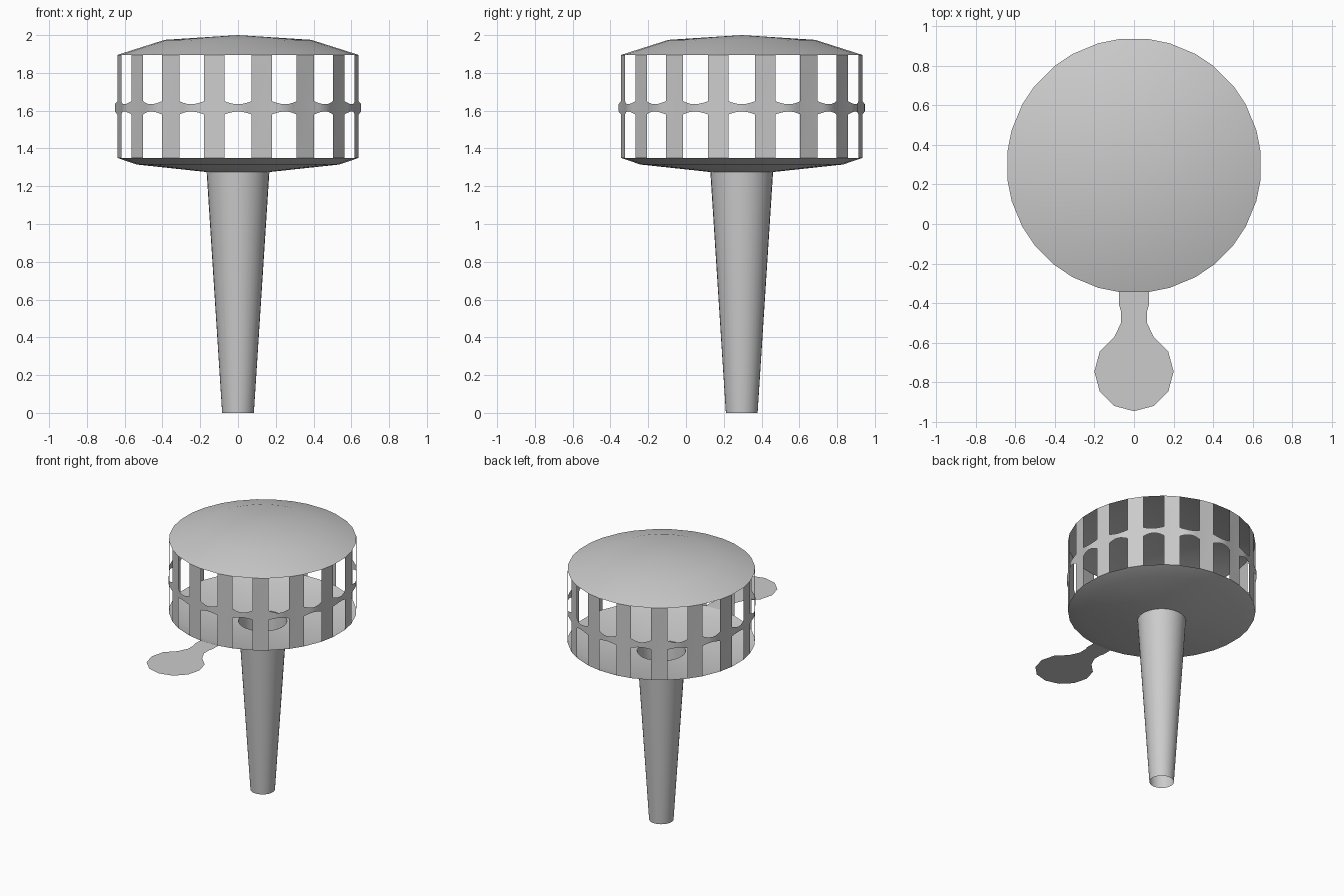
import bpy, bmesh
from math import sin, cos, radians, pi

if "Cube" in bpy.data.objects:
    bpy.data.objects.remove(bpy.data.objects["Cube"])

CY = 0.295        # drum axis y
R = 0.643         # drum radius
N = 16            # number of posts
HALF_POST = 4.95  # half post width in degrees


def pt(r, deg, z):
    a = radians(deg)
    return (r * cos(a), CY + r * sin(a), z)


def make(name, bm, angle=40):
    bmesh.ops.remove_doubles(bm, verts=bm.verts, dist=1e-5)
    me = bpy.data.meshes.new(name)
    bm.to_mesh(me)
    bm.free()
    ob = bpy.data.objects.new(name, me)
    bpy.context.collection.objects.link(ob)
    bpy.context.view_layer.objects.active = ob
    ob.select_set(True)
    bpy.ops.object.shade_smooth_by_angle(angle=radians(angle))
    ob.select_set(False)
    return ob


def lathe(name, profile, angles, down=False):
    """Thin open sheet revolved through a list of angles."""
    bm = bmesh.new()
    rings = [[bm.verts.new(pt(max(r, 1e-4), a, z)) for a in angles]
             for r, z in profile]
    n = len(angles)
    for lo, hi in zip(rings, rings[1:]):
        for i in range(n):
            j = (i + 1) % n
            bm.faces.new((lo[i], lo[j], hi[j], hi[i]))
    if profile[-1][0] == 0:
        bmesh.ops.remove_doubles(bm, verts=rings[-1], dist=0.001)
    if down:
        bmesh.ops.reverse_faces(bm, faces=bm.faces)
    return make(name, bm)


centres = [360 / N * (k + 0.5) for k in range(N)]
rim_angles = [c + s * HALF_POST for c in centres for s in (-1, 1)]
even_angles = [360 / 32 * k for k in range(32)]

# Domed lid, shallow floor and hollow tapered stem
lathe("lid", [(R, 1.895), (0.39, 1.975), (0, 2.0)], rim_angles)
lathe("floor", [(0.166, 1.275), (0.54, 1.315), (R, 1.35)], rim_angles)
lathe("stem", [(0.084, 0), (0.166, 1.275)], even_angles)

# Cage: upright posts joined by links that bow outward and thin in the middle
MID = 1.615
bm = bmesh.new()
for c in centres:
    levels = [1.35, MID - 0.035, MID + 0.035, 1.895]
    cols = [[bm.verts.new(pt(R, c + s * HALF_POST, z)) for z in levels]
            for s in (-1, 1)]
    for k in range(3):
        bm.faces.new((cols[0][k], cols[1][k], cols[1][k + 1], cols[0][k + 1]))
    gap = 360 / N - 2 * HALF_POST
    prev = None
    for i in range(7):
        t = i / 6
        b = sin(pi * t)
        half = 0.035 - 0.016 * b
        r = R + 0.009 * b
        a = c + HALF_POST + gap * t
        cur = [bm.verts.new(pt(r, a, MID - half)),
               bm.verts.new(pt(r, a, MID + half))]
        if prev:
            bm.faces.new((prev[0], cur[0], cur[1], prev[1]))
        prev = cur
make("cage", bm)

# Flat paddle tab at the front of the floor rim
TAB_Y, TAB_R = -0.745, 0.2
side = [(0.075, -0.344), (0.075, -0.41), (0.066, -0.44), (0.066, -0.5)]
side += [(TAB_R * sin(radians(a)), TAB_Y + TAB_R * cos(radians(a)))
         for a in (30, 60, 90, 120, 150)]
bm = bmesh.new()
right = [bm.verts.new((x, y, 1.35)) for x, y in side]
left = [bm.verts.new((-x, y, 1.35)) for x, y in side]
tip = bm.verts.new((0, TAB_Y - TAB_R, 1.35))
for i in range(len(side) - 1):
    bm.faces.new((left[i], left[i + 1], right[i + 1], right[i]))
bm.faces.new((left[-1], tip, right[-1]))
make("tab", bm)
